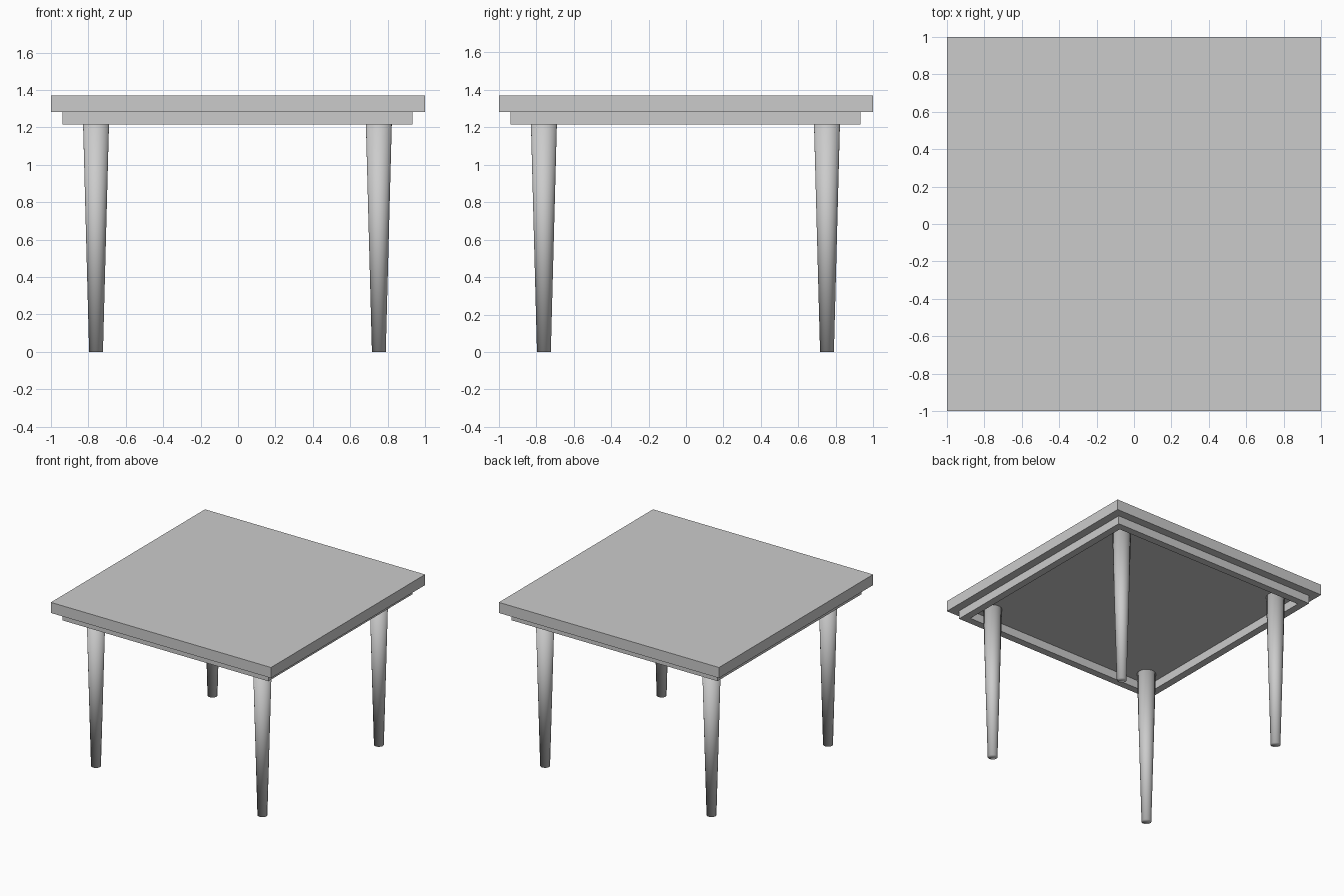
import bpy
import bmesh

TOP_Z = 1.37        # upper face of the tabletop
UNDER_Z = 1.283     # underside of the tabletop
APRON_Z = 1.215     # lower edge of the apron
SHIFT = -0.003      # base sits slightly off the tabletop's centre

default_cube = bpy.data.objects.get("Cube")
if default_cube:
    bpy.data.objects.remove(default_cube, do_unlink=True)

# Single grey finish
grey = bpy.data.materials.new("plain_grey")
grey.use_nodes = True
colour = (0.6, 0.6, 0.6, 1)
grey.diffuse_color = colour
grey.node_tree.nodes["Principled BSDF"].inputs["Base Color"].default_value = colour


def add_object(name, bm, location, smooth=False):
    """Turn a bmesh into a named object with the grey finish."""
    bmesh.ops.recalc_face_normals(bm, faces=bm.faces)
    for face in bm.faces:
        face.smooth = smooth
    mesh = bpy.data.meshes.new(name)
    bm.to_mesh(mesh)
    bm.free()
    mesh.materials.append(grey)
    obj = bpy.data.objects.new(name, mesh)
    obj.location = location
    bpy.context.collection.objects.link(obj)
    return obj


def square_slab(half, height, rim=0):
    """Square slab rising from z = 0; a rim width leaves only a frame."""
    bm = bmesh.new()
    bmesh.ops.create_grid(bm, x_segments=1, y_segments=1, size=half)
    if rim:
        centre = bm.faces[:]
        bmesh.ops.inset_region(bm, faces=centre, thickness=rim, use_boundary=True)
        bmesh.ops.delete(bm, geom=centre, context="FACES")
    raised = bmesh.ops.extrude_face_region(bm, geom=bm.faces[:], use_keep_orig=True)
    verts = [v for v in raised["geom"] if isinstance(v, bmesh.types.BMVert)]
    bmesh.ops.translate(bm, verts=verts, vec=(0, 0, height))
    return bm


# Tabletop and the hollow apron frame below it
add_object("tabletop", square_slab(1, TOP_Z - UNDER_Z), (0, 0, UNDER_Z))
add_object("apron", square_slab(0.935, UNDER_Z - APRON_Z, rim=0.085),
           (SHIFT, SHIFT, APRON_Z))

# Four round tapered legs reaching the underside of the tabletop
for side, sx in (("left", 1), ("right", -1)):
    for end, sy in (("front", -1), ("back", 1)):
        bm = bmesh.new()
        bmesh.ops.create_cone(bm, cap_ends=True, segments=32, radius1=0.037,
                              radius2=0.071, depth=UNDER_Z)
        add_object(f"{end}_{side}_leg", bm,
                   (SHIFT + sx * 0.756, SHIFT + sy * 0.756, UNDER_Z / 2), smooth=True)
